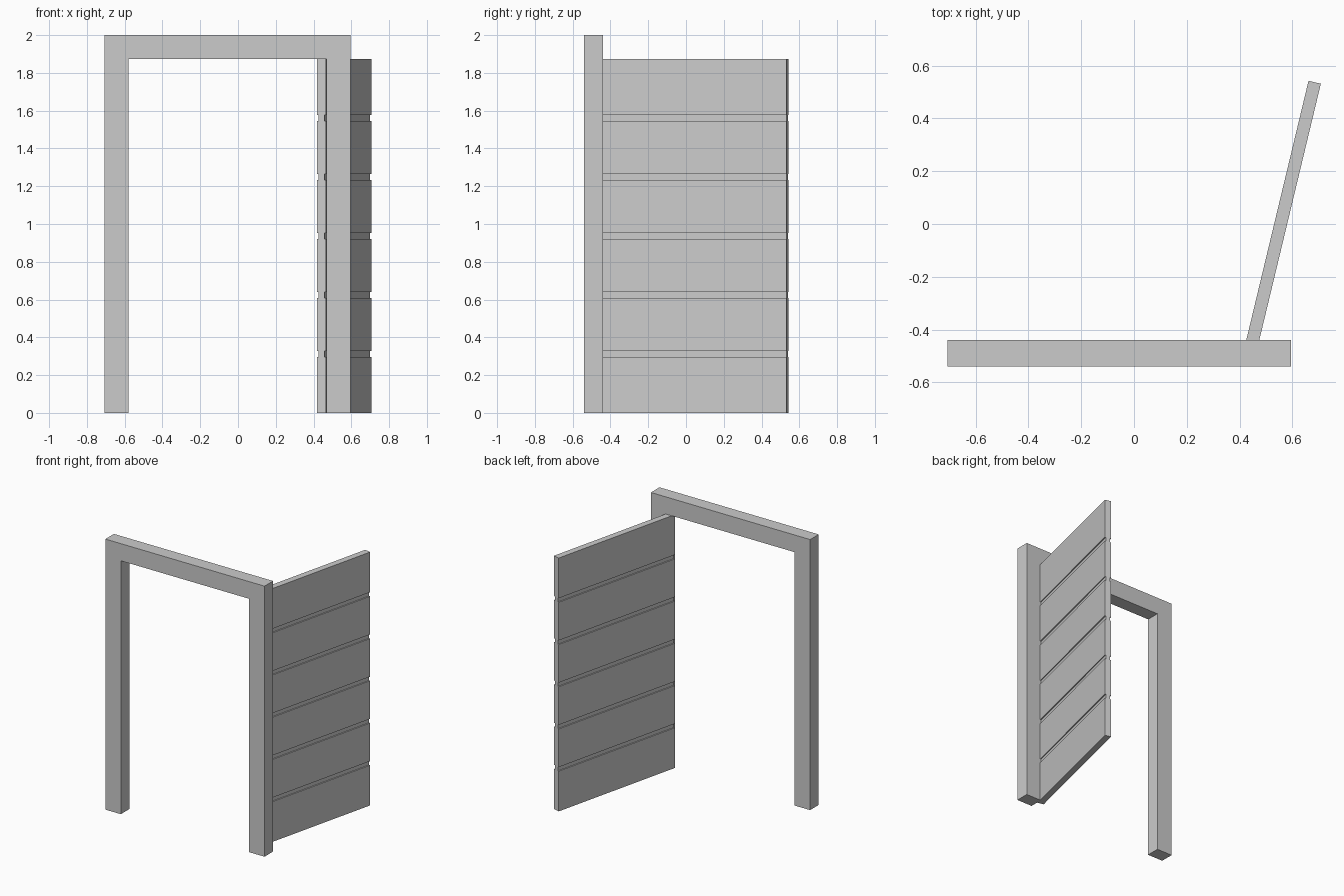
import bpy, bmesh, math
from mathutils import Matrix, Vector

cube = bpy.data.objects.get("Cube")
if cube:
    bpy.data.objects.remove(cube)

GREY = (0.6, 0.6, 0.6, 1)
mat = bpy.data.materials.new("light grey")
mat.use_nodes = True
mat.diffuse_color = GREY
mat.node_tree.nodes["Principled BSDF"].inputs["Base Color"].default_value = GREY


def extruded(name, outline, along, matrix=Matrix()):
    """Solid made by sweeping a flat outline along a vector."""
    bm = bmesh.new()
    face = bm.faces.new([bm.verts.new(p) for p in outline])
    sweep = bmesh.ops.extrude_face_region(bm, geom=[face], use_keep_orig=True)
    moved = [g for g in sweep["geom"] if isinstance(g, bmesh.types.BMVert)]
    bmesh.ops.translate(bm, verts=moved, vec=Vector(along))
    bmesh.ops.recalc_face_normals(bm, faces=bm.faces)
    mesh = bpy.data.meshes.new(name)
    bm.to_mesh(mesh)
    bm.free()
    mesh.materials.append(mat)
    obj = bpy.data.objects.new(name, mesh)
    obj.matrix_world = matrix
    bpy.context.collection.objects.link(obj)
    return obj


# Door frame: two posts and a lintel in one outline
LEFT, RIGHT, FRONT, DEPTH = -0.707, 0.595, -0.54, 0.10
BAR, TOP = 0.127, 2.0
HEAD = TOP - BAR
frame = [(LEFT, 0), (LEFT, TOP), (RIGHT, TOP), (RIGHT, 0), (RIGHT - BAR, 0),
         (RIGHT - BAR, HEAD), (LEFT + BAR, HEAD), (LEFT + BAR, 0)]
extruded("door_frame", [(x, FRONT, z) for x, z in frame], (0, DEPTH, 0))

# Open door: plank section with square grooves on both sides
THICK, WIDTH, PLANKS = 0.048, 1.04, 6
GROOVE, CUT = 0.03, 0.008
side = [(0, 0)]
for i in range(1, PLANKS):
    z = HEAD * i / PLANKS
    low, high = z - GROOVE / 2, z + GROOVE / 2
    side += [(0, low), (-CUT, low), (-CUT, high), (0, high)]
side.append((0, HEAD))
section = side + [(-THICK - x, z) for x, z in reversed(side)]
swing = Matrix.Translation((0.465, -0.48, 0)) @ Matrix.Rotation(math.radians(-13.5), 4, "Z")
extruded("door", [(x, 0, z) for x, z in section], (0, WIDTH, 0), swing)
